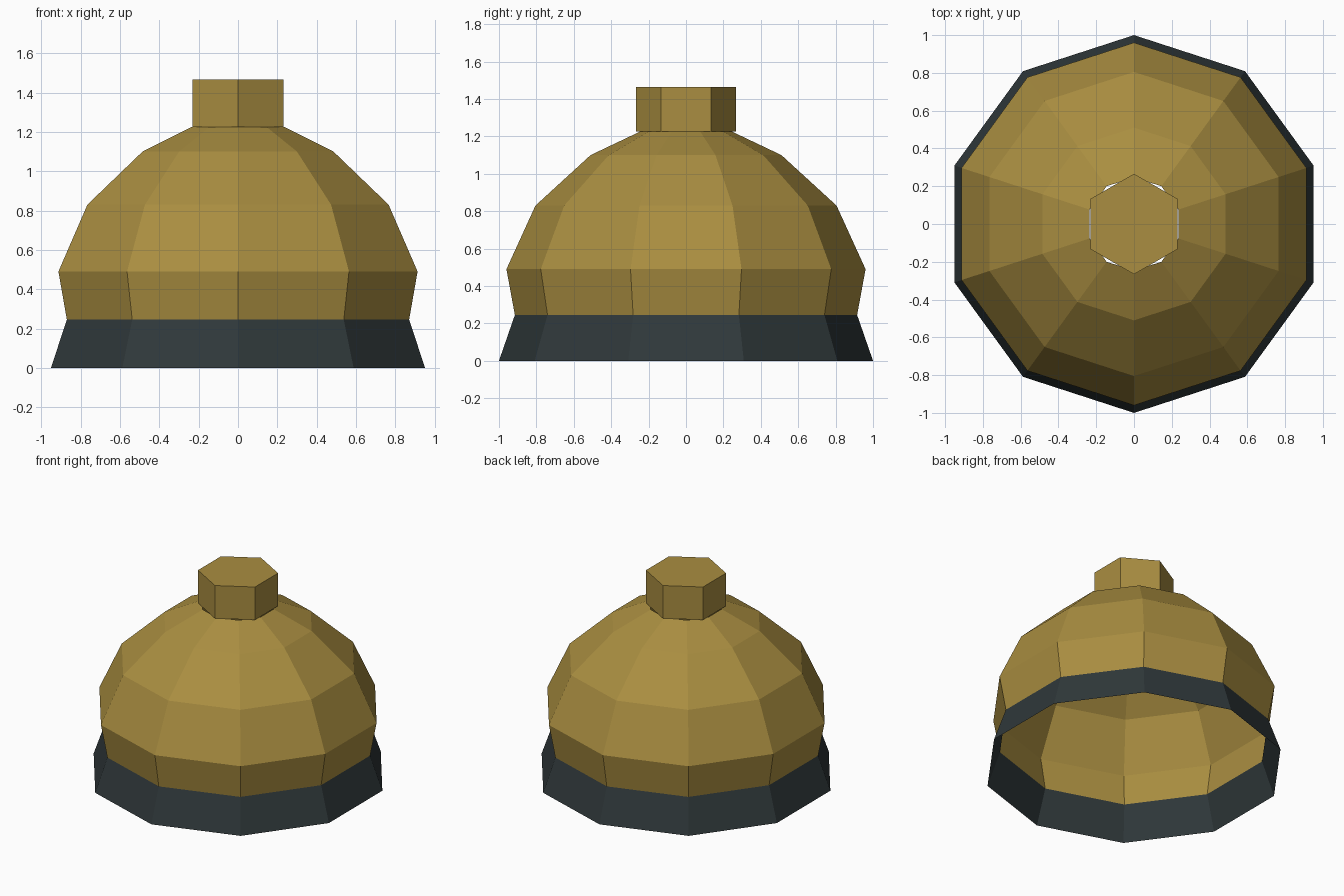
import bpy, bmesh
from math import cos, sin, pi

if "Cube" in bpy.data.objects:
    bpy.data.objects.remove(bpy.data.objects["Cube"])


def make_material(name, colour):
    mat = bpy.data.materials.new(name)
    mat.use_nodes = True
    mat.diffuse_color = colour
    mat.node_tree.nodes["Principled BSDF"].inputs["Base Color"].default_value = colour
    return mat


def lathe(name, profile, sides, mat, capped=False):
    """Flat-shaded ring loft through (radius, height) points, a corner facing the front."""
    bm = bmesh.new()
    rings = []
    for radius, z in profile:
        angles = [2 * pi * i / sides - pi / 2 for i in range(sides)]
        rings.append([bm.verts.new((radius * cos(a), radius * sin(a), z)) for a in angles])
    for low, high in zip(rings, rings[1:]):
        for i in range(sides):
            j = (i + 1) % sides
            bm.faces.new((low[i], low[j], high[j], high[i]))
    if capped:
        bm.faces.new(rings[0][::-1])
        bm.faces.new(rings[-1])
    mesh = bpy.data.meshes.new(name)
    bm.to_mesh(mesh)
    bm.free()
    mesh.materials.append(mat)
    obj = bpy.data.objects.new(name, mesh)
    bpy.context.collection.objects.link(obj)
    return obj


brass = make_material("brass", (0.40, 0.27, 0.052, 1))
slate = make_material("dark slate", (0.029, 0.040, 0.043, 1))

# Flared base band, open underneath
lathe("base_band", [(1.0, 0), (0.915, 0.245)], 10, slate)

# Hollow dome shell, open at the top under the knob
dome_profile = [(0.915, 0.245), (0.96, 0.49), (0.805, 0.83), (0.51, 1.1), (0.247, 1.225)]
lathe("dome", dome_profile, 10, brass)

# Hexagonal knob
lathe("knob", [(0.266, 1.225), (0.266, 1.465)], 6, brass, capped=True)
